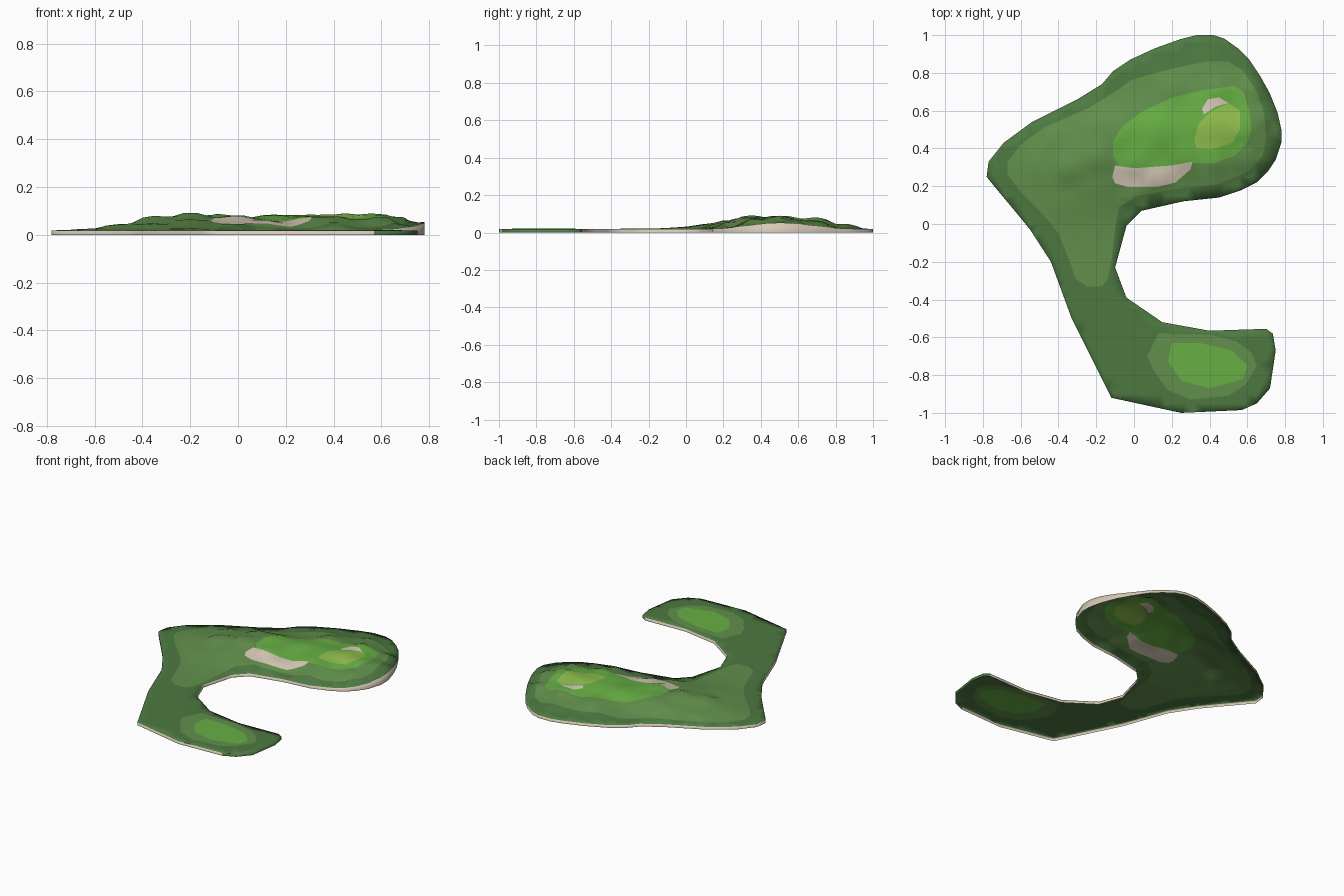
import bpy, bmesh, math
from mathutils import Vector
from mathutils.geometry import delaunay_2d_cdt

if "Cube" in bpy.data.objects:
    bpy.data.objects.remove(bpy.data.objects["Cube"])

# Outline of the land, seen from above
OUTLINE = [(.33, 1), (.42, 1), (.48, .98), (.55, .93), (.61, .87), (.67, .78), (.72, .69), (.76, .59),
           (.78, .5), (.78, .43), (.75, .34), (.71, .28), (.65, .22), (.57, .18), (.45, .14), (.26, .12),
           (.04, .07), (-.04, -.01), (-.1, -.23), (-.04, -.39), (.15, -.52), (.4, -.565), (.7, -.555),
           (.735, -.58), (.75, -.67), (.72, -.87), (.65, -.95), (.57, -.985), (.25, -1), (-.12, -.92),
           (-.33, -.5), (-.44, -.2), (-.55, -.03), (-.64, .08), (-.74, .2), (-.78, .25), (-.77, .33),
           (-.69, .43), (-.54, .54), (-.3, .66), (-.17, .74), (-.11, .81), (-.02, .87), (.11, .93), (.25, .98)]

# Painted zones inside the outline; later ones lie on top
SEMI_MAIN = [(.38, .86), (.5, .86), (.58, .81), (.65, .7), (.69, .58), (.7, .46), (.68, .36), (.61, .28),
             (.45, .21), (.25, .19), (.02, .15), (-.08, .09), (-.1, -.02), (-.12, -.2), (-.14, -.29),
             (-.17, -.33), (-.25, -.33), (-.31, -.29), (-.34, -.2), (-.4, -.05), (-.48, .05), (-.6, .17),
             (-.67, .26), (-.67, .33), (-.6, .42), (-.48, .51), (-.25, .61), (-.1, .7), (-.02, .76), (.15, .81)]
SEMI_SOUTH = [(.13, -.58), (.4, -.585), (.54, -.62), (.62, -.68), (.65, -.75), (.59, -.85), (.5, -.91),
              (.3, -.93), (.18, -.88), (.1, -.77), (.07, -.7)]
FAIR_MAIN = [(-.11, .44), (-.06, .52), (.05, .6), (.2, .67), (.37, .71), (.53, .73), (.58, .7), (.61, .6),
             (.62, .5), (.6, .43), (.53, .36), (.42, .32), (.31, .32), (.2, .28), (-.06, .27), (-.11, .36)]
FAIR_SOUTH = [(.2, -.63), (.35, -.63), (.52, -.67), (.6, -.75), (.58, -.82), (.4, -.87), (.25, -.83), (.18, -.73)]
GREEN = [(.32, .44), (.33, .4), (.41, .395), (.52, .43), (.56, .5), (.56, .6), (.5, .64), (.4, .59), (.34, .53)]
BUNKER_A = [(-.1, .31), (0, .295), (.2, .31), (.31, .33), (.3, .29), (.22, .22), (.12, .195), (-.03, .195),
            (-.1, .215), (-.115, .25)]
BUNKER_B = [(.37, .58), (.36, .61), (.39, .66), (.45, .67), (.5, .64), (.43, .62)]
ZONES = [(SEMI_MAIN, 1), (SEMI_SOUTH, 1), (FAIR_MAIN, 2), (FAIR_SOUTH, 2), (GREEN, 3), (BUNKER_A, 4), (BUNKER_B, 4)]

# Spot heights of the hill (x, y, z)
HILL = [(-.2, .35, .093), (-.35, .3, .08), (-.5, .3, .045), (-.62, .28, .026), (-.08, .48, .088), (-.2, .5, .07),
        (.1, .25, .062), (0, .33, .082), (.15, .5, .085), (.3, .5, .085), (.45, .52, .09), (.58, .5, .09),
        (.66, .55, .08), (.45, .7, .08), (.2, .7, .07), (.4, .85, .047), (.1, .8, .042), (-.2, .2, .065),
        (-.2, .1, .043), (-.2, 0, .028), (-.25, -.2, .022), (.4, .33, .078), (.6, .35, .075), (.4, .23, .055),
        (-.4, .45, .052), (0, .16, .047), (-.35, .15, .048), (.62, .7, .07), (.3, .38, .08)]


def edge_height(x, y):
    """Rim is low, but rises along the east shore of the hill."""
    east = max(0, min(1, (x - .35) / .35))
    return .019 + .034 * east * math.exp(-((y - .5) / .22) ** 2)


def inside(p, poly):
    hit = False
    for (x1, y1), (x2, y2) in zip(poly, poly[1:] + poly[:1]):
        if (y1 > p[1]) != (y2 > p[1]) and p[0] < (x2 - x1) * (p[1] - y1) / (y2 - y1) + x1:
            hit = not hit
    return hit


def subdivide(poly, step):
    out = []
    for a, b in zip(poly, poly[1:] + poly[:1]):
        a, b = Vector(a), Vector(b)
        n = max(1, math.ceil((b - a).length / step))
        out += [a.lerp(b, i / n) for i in range(n)]
    return out


rim = subdivide(OUTLINE, .07)
CONTROLS = HILL + [(p.x, p.y, edge_height(p.x, p.y)) for p in rim]
CONTROLS += [(x, y, .021) for x in (.1, .25, .4, .55) for y in (-.67, -.78, -.88)]


def height(x, y):
    total = weight = 0
    for cx, cy, cz in CONTROLS:
        w = ((x - cx) ** 2 + (y - cy) ** 2 + 1e-7) ** -1.6
        total += w * cz
        weight += w
    return total / weight


# Points and constrained edges: rim, zone borders, staggered infill
points, edges = [], []
for ring in [rim] + [subdivide(z, .06) for z, _ in ZONES]:
    s, n = len(points), len(ring)
    points += ring
    edges += [(s + i, s + (i + 1) % n) for i in range(n)]
fixed = list(points)
step = .05
for j in range(-20, 21):
    for i in range(-17, 17):
        p = Vector(((i + .5 * (j % 2)) * step, j * step))
        if inside(p, OUTLINE) and min((p - q).length for q in fixed) > .028:
            points.append(p)
verts2d, _, tris, *_ = delaunay_2d_cdt(points, edges, [], 0, 1e-4)

# Land surface
bm = bmesh.new()
verts = [bm.verts.new((v.x, v.y, height(v.x, v.y))) for v in verts2d]
for t in tris:
    c = sum((verts2d[i] for i in t), Vector((0, 0))) / len(t)
    if not inside(c, OUTLINE):
        continue
    f = bm.faces.new([verts[i] for i in t])
    f.normal_update()
    if f.normal.z < 0:
        f.normal_flip()
    for poly, mat in ZONES:
        if inside(c, poly):
            f.material_index = mat
for v in [v for v in bm.verts if not v.link_faces]:
    bm.verts.remove(v)

# Sandy skirt down to the ground, grassy at the south-east tip
ground = {}
for e in [e for e in bm.edges if e.is_boundary]:
    loop = e.link_loops[0]
    a, b = loop.vert, loop.link_loop_next.vert
    for v in (a, b):
        if v not in ground:
            ground[v] = bm.verts.new((v.co.x, v.co.y, 0))
    f = bm.faces.new((b, a, ground[a], ground[b]))
    mid = (a.co + b.co) / 2
    f.material_index = 0 if mid.x > .57 and mid.y < -.56 else 4
for f in bm.faces:
    f.smooth = True

mesh = bpy.data.meshes.new("golf_hole_land")
bm.to_mesh(mesh)
bm.free()
land = bpy.data.objects.new("golf_hole_land", mesh)
bpy.context.collection.objects.link(land)

# Flat colours
for name, rgb in [("rough grass", (.075, .19, .053)), ("semi rough grass", (.12, .275, .072)),
                  ("fairway grass", (.135, .43, .058)), ("putting green", (.28, .52, .075)),
                  ("sand", (.68, .59, .47))]:
    m = bpy.data.materials.new(name)
    m.diffuse_color = (*rgb, 1)
    m.use_nodes = True
    m.node_tree.nodes["Principled BSDF"].inputs["Base Color"].default_value = m.diffuse_color
    mesh.materials.append(m)
